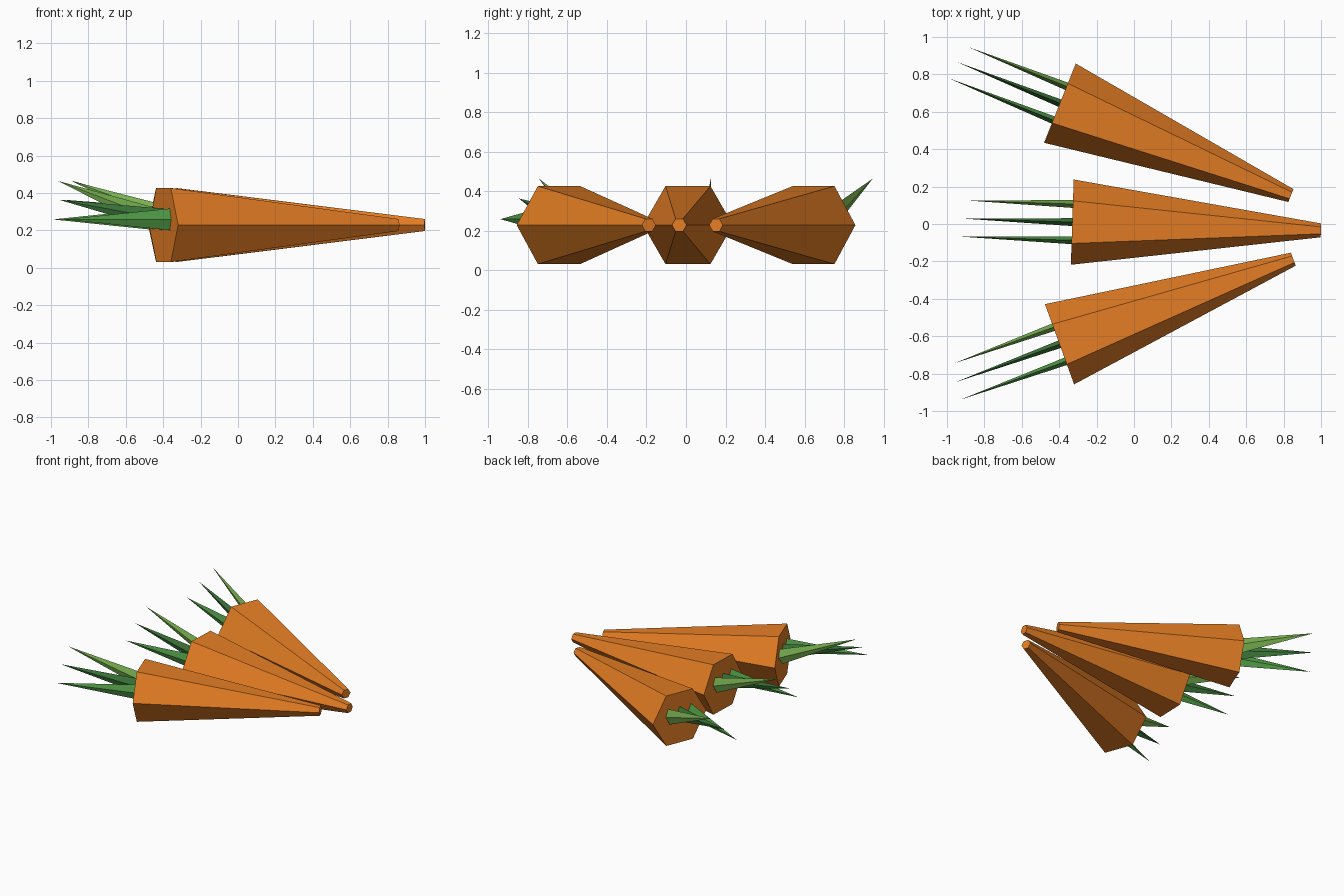
import bpy, bmesh
from math import radians
from mathutils import Matrix, Vector

cube = bpy.data.objects.get("Cube")
if cube:
    bpy.data.objects.remove(cube, do_unlink=True)


def material(name, colour):
    mat = bpy.data.materials.new(name)
    mat.use_nodes = True
    rgba = (*colour, 1)
    mat.diffuse_color = rgba
    mat.node_tree.nodes["Principled BSDF"].inputs["Base Color"].default_value = rgba
    return mat


def tapered(name, sides, r1, r2, length, squash, matrix, mat):
    """Flat-shaded cone from its base centre along +z, squashed in y."""
    bm = bmesh.new()
    bmesh.ops.create_cone(bm, cap_ends=True, segments=sides, radius1=r1, radius2=r2,
                          depth=length, matrix=Matrix.Translation((0, 0, length / 2)))
    bmesh.ops.scale(bm, vec=(1, squash, 1), verts=bm.verts)
    bmesh.ops.remove_doubles(bm, verts=bm.verts, dist=1e-5)
    bmesh.ops.recalc_face_normals(bm, faces=bm.faces)
    mesh = bpy.data.meshes.new(name)
    bm.to_mesh(mesh)
    bm.free()
    mesh.materials.append(mat)
    obj = bpy.data.objects.new(name, mesh)
    bpy.context.collection.objects.link(obj)
    obj.matrix_world = matrix
    return obj


orange = material("carrot orange", (0.79, 0.21, 0.018))
greens = [material("leaf green", (0.085, 0.34, 0.065)),
          material("dark leaf green", (0.05, 0.2, 0.045)),
          material("light leaf green", (0.2, 0.46, 0.085))]

# Carrots: name, centre of the thick end, heading
carrots = [("back", (-0.396, 0.646), -21.8),
           ("middle", (-0.33, 0.01), -1.9),
           ("front", (-0.398, -0.643), 20)]

for label, (x, y), heading in carrots:
    place = Matrix.Translation((x, y, 0.229)) @ Matrix.Rotation(radians(heading), 4, "Z")

    # Six-sided root lying on its edge
    tapered(label + "_carrot_root", 6, 0.228, 0.037, 1.33, 1,
            place @ Matrix.Rotation(radians(90), 4, "Y"), orange)

    # Three flat leaves, each raised more than the last
    for i, green in enumerate(greens):
        tilt = Matrix.Rotation(radians(10 * i - 90), 4, "Y")
        offset = Matrix.Translation(Vector((0, 0.097 * (i - 1), 0.03)))
        tapered(f"{label}_carrot_leaf_{i + 1}", 4, 0.058, 0, 0.602, 0.36,
                place @ offset @ tilt, green)
